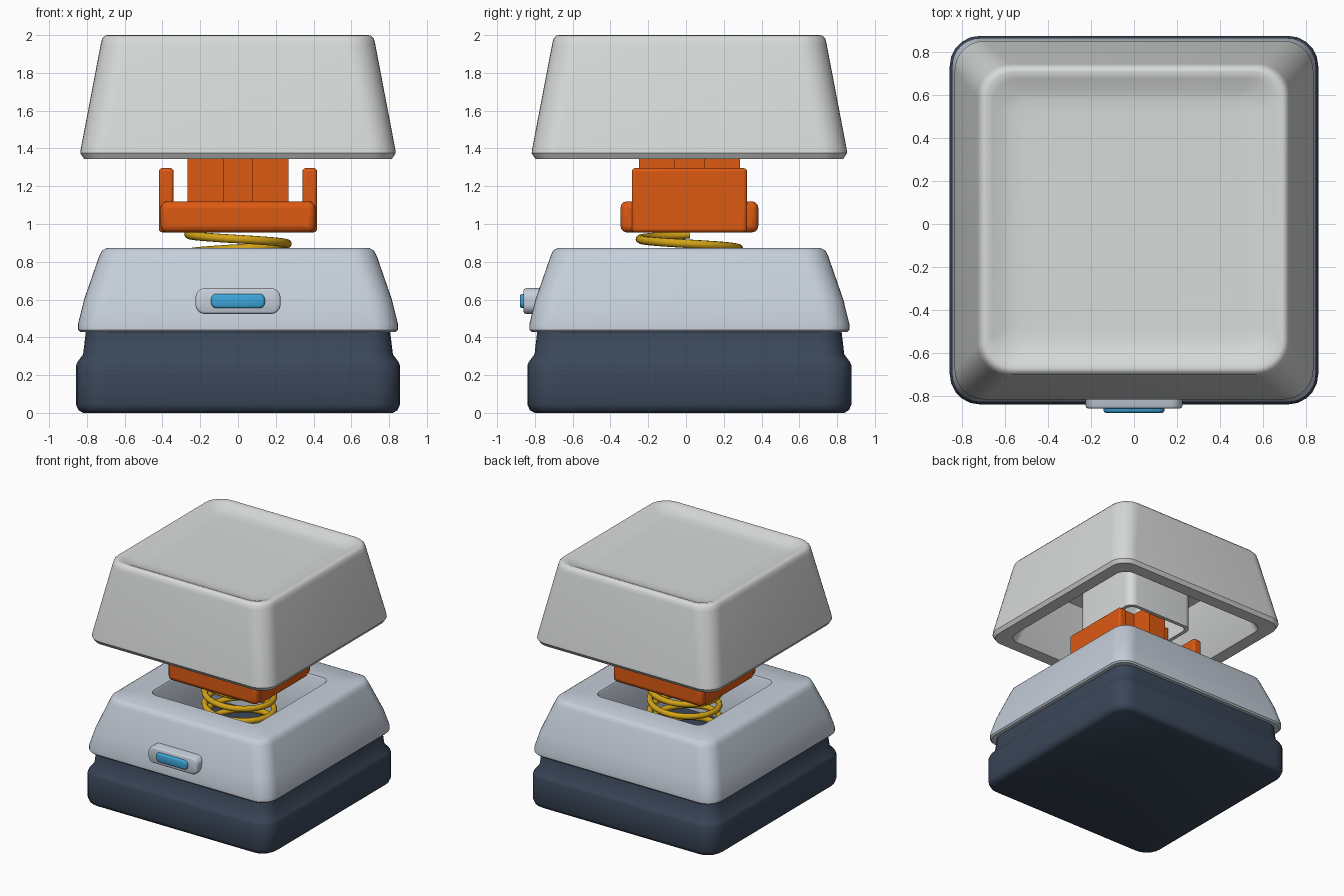
import bpy, bmesh, math

cube = bpy.data.objects.get("Cube")
if cube:
    bpy.data.objects.remove(cube, do_unlink=True)

CY = 0.018  # shared centre of the stacked parts in y


def material(name, r, g, b):
    m = bpy.data.materials.new(name)
    m.use_nodes = True
    m.diffuse_color = (r, g, b, 1)
    bsdf = next(n for n in m.node_tree.nodes if n.type == 'BSDF_PRINCIPLED')
    bsdf.inputs["Base Color"].default_value = (r, g, b, 1)
    bsdf.inputs["Roughness"].default_value = 0.5
    return m


cap_white = material("cap white", 0.69, 0.70, 0.70)
shell_grey = material("shell blue grey", 0.56, 0.62, 0.70)
navy = material("base navy", 0.042, 0.062, 0.10)
orange = material("stem orange", 0.72, 0.10, 0.006)
gold = material("spring gold", 0.66, 0.37, 0.008)
blue = material("lamp blue", 0.045, 0.38, 0.70)


def finish(name, bm, mat, loc=(0, CY, 0), bevel=0):
    bmesh.ops.recalc_face_normals(bm, faces=bm.faces)
    me = bpy.data.meshes.new(name)
    bm.to_mesh(me)
    bm.free()
    ob = bpy.data.objects.new(name, me)
    bpy.context.collection.objects.link(ob)
    ob.location = loc
    me.materials.append(mat)
    if bevel:
        mod = ob.modifiers.new("bevel", 'BEVEL')
        mod.width, mod.segments = bevel, 3
    bpy.ops.object.select_all(action='DESELECT')
    ob.select_set(True)
    bpy.context.view_layer.objects.active = ob
    bpy.ops.object.shade_smooth_by_angle(angle=math.radians(40))
    return ob


def rounded_ring(bm, hx, hy, r, z, seg):
    ring = []
    for k, (sx, sy) in enumerate(((1, 1), (-1, 1), (-1, -1), (1, -1))):
        for i in range(seg + 1):
            a = math.pi / 2 * (k + i / seg)
            ring.append(bm.verts.new((sx * (hx - r) + r * math.cos(a),
                                      sy * (hy - r) + r * math.sin(a), z)))
    return ring


def loft(name, profile, mat, loop=False, seg=8, **kw):
    """Skin rounded rectangles given as (half x, half y, corner radius, z)."""
    bm = bmesh.new()
    rings = [rounded_ring(bm, *p, seg) for p in profile]
    pairs = list(zip(rings, rings[1:]))
    if loop:
        pairs.append((rings[-1], rings[0]))
    else:
        bm.faces.new(rings[0])
        bm.faces.new(rings[-1])
    for a, b in pairs:
        for i in range(len(a)):
            j = (i + 1) % len(a)
            bm.faces.new((a[i], a[j], b[j], b[i]))
    return finish(name, bm, mat, **kw)


def square(*rows):
    return [(h, h, r, z) for h, r, z in rows]


def box(name, size, loc, mat, bevel):
    bm = bmesh.new()
    bmesh.ops.create_cube(bm, size=1)
    bmesh.ops.scale(bm, vec=size, verts=bm.verts)
    return finish(name, bm, mat, loc, bevel)


# Lower housing with a waist under the shell
loft("base", square((0.82, 0.11, 0), (0.845, 0.13, 0.015), (0.858, 0.14, 0.045),
                    (0.858, 0.14, 0.25), (0.85, 0.14, 0.27), (0.82, 0.13, 0.31),
                    (0.805, 0.12, 0.435)), navy, seg=5)

# Upper shell, open in the middle
loft("upper_shell", square((0.835, 0.12, 0.428), (0.847, 0.13, 0.44), (0.847, 0.13, 0.47),
                           (0.815, 0.13, 0.6), (0.735, 0.13, 0.83), (0.72, 0.12, 0.86),
                           (0.695, 0.1, 0.873), (0.49, 0.07, 0.873),
                           (0.48, 0.06, 0.86), (0.48, 0.06, 0.428)),
     shell_grey, loop=True)

# Lamp on the front: bezel and lens
for name, hx, hz, front, back, mat in (("lamp_bezel", 0.225, 0.068, 0.86, 0.74, shell_grey),
                                       ("lamp_lens", 0.142, 0.038, 0.88, 0.84, blue)):
    e = 0.012
    lamp = loft(name, [(hx, hz, hz * 0.75, back), (hx, hz, hz * 0.75, front - e),
                       (hx - e / 3, hz - e / 3, hz * 0.7, front - e / 3),
                       (hx - e, hz - e, hz * 0.6, front)],
                mat, loc=(0, 0, 0.592))
    lamp.rotation_euler.x = math.pi / 2

# Coil spring as a swept wire
curve = bpy.data.curves.new("spring", 'CURVE')
curve.dimensions = '3D'
curve.bevel_depth, curve.bevel_resolution = 0.023, 3
curve.use_fill_caps = True
turns, steps, top, pitch = 5, 32, 0.945, 0.1
spline = curve.splines.new('POLY')
spline.points.add(turns * steps)
for i, p in enumerate(spline.points):
    a = math.pi + 2 * math.pi * i / steps
    p.co = (0.262 * math.cos(a), 0.262 * math.sin(a), top - pitch * i / steps, 1)
curve.materials.append(gold)
spring = bpy.data.objects.new("spring", curve)
spring.location = (0, CY, 0)
bpy.context.collection.objects.link(spring)

# Stem: tray, side rails and cross post
box("stem_tray", (0.82, 0.73, 0.165), (0, CY, 1.0375), orange, 0.035)
for side, s in (("left", 1), ("right", -1)):
    box("stem_rail_" + side, (0.078, 0.61, 0.34), (s * 0.38, CY, 1.126), orange, 0.018)

bm = bmesh.new()
L, W = 0.267, 0.08
corner = [(L, -W), (L, W), (W, W)]
outline = []
for k in range(4):
    c, s = round(math.cos(k * math.pi / 2)), round(math.sin(k * math.pi / 2))
    outline += [bm.verts.new((x * c - y * s, x * s + y * c, 1.1)) for x, y in corner]
face = bm.faces.new(outline)
ext = bmesh.ops.extrude_face_region(bm, geom=[face])
bmesh.ops.translate(bm, vec=(0, 0, 0.35),
                    verts=[v for v in ext["geom"] if isinstance(v, bmesh.types.BMVert)])
finish("stem_cross", bm, orange)

# Key cap: hollow below, dished on top
loft("key_cap", square((0.45, 0.1, 1.83), (0.57, 0.12, 1.8), (0.7, 0.1, 1.36),
                       (0.71, 0.1, 1.345), (0.815, 0.12, 1.345), (0.835, 0.14, 1.375),
                       (0.832, 0.14, 1.4), (0.727, 0.15, 1.95), (0.72, 0.15, 1.98),
                       (0.705, 0.14, 1.997), (0.69, 0.13, 2.0), (0.66, 0.12, 1.99),
                       (0.61, 0.1, 1.965), (0.56, 0.07, 1.955), (0.5, 0.06, 1.953)),
     cap_white)

# Socket under the cap that receives the cross
loft("cap_socket", square((0.315, 0.07, 1.82), (0.315, 0.07, 1.36),
                          (0.285, 0.05, 1.36), (0.285, 0.05, 1.82)),
     cap_white, loop=True)
